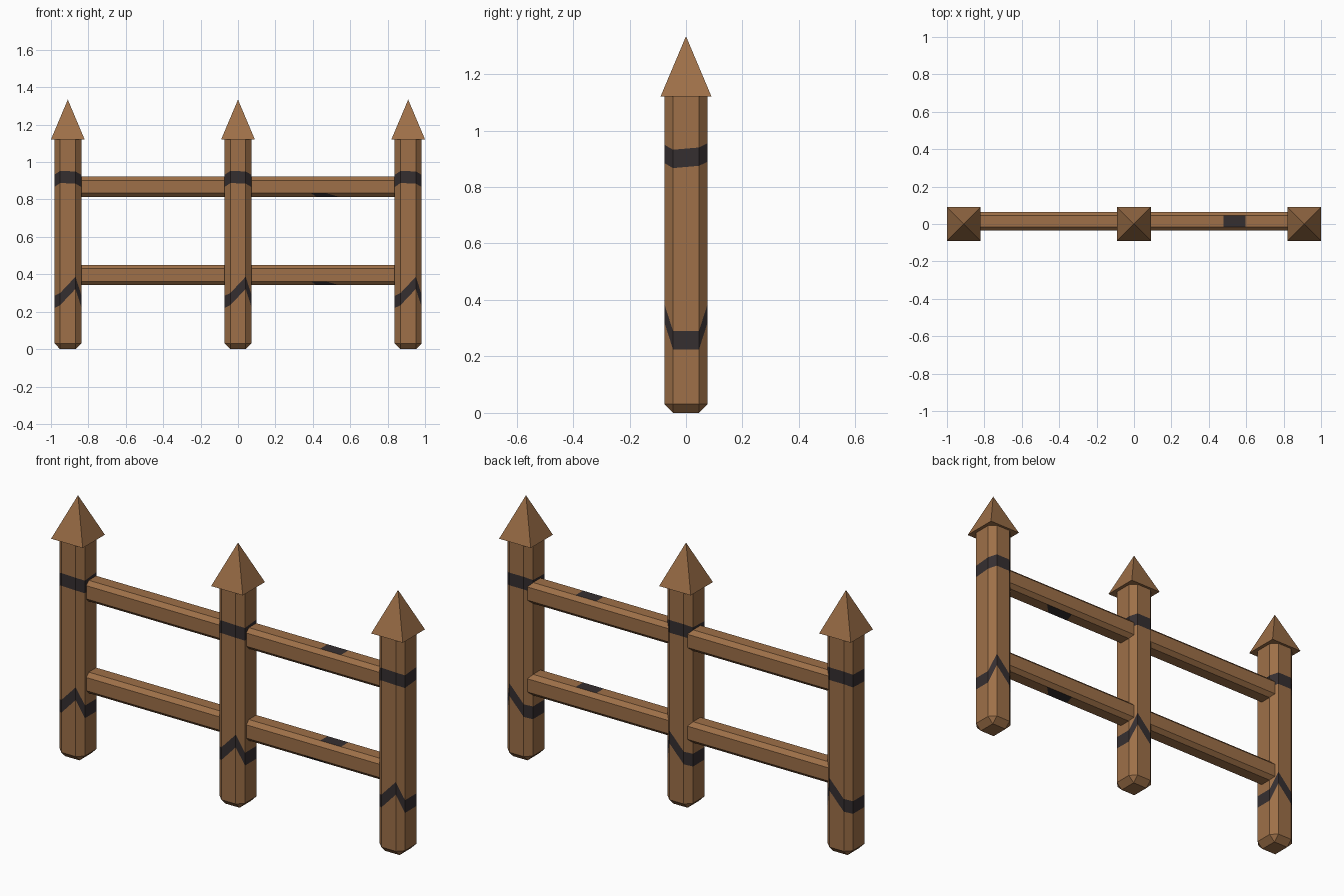
import bpy
import bmesh

if "Cube" in bpy.data.objects:
    bpy.data.objects.remove(bpy.data.objects["Cube"])


def material(name, rgb):
    m = bpy.data.materials.new(name)
    m.diffuse_color = (*rgb, 1)
    m.use_nodes = True
    m.node_tree.nodes["Principled BSDF"].inputs["Base Color"].default_value = m.diffuse_color
    return m


WOOD = material("brown wood", (0.342, 0.162, 0.065))
DARK = material("dark band", (0.036, 0.028, 0.030))


def octagon(a, b, c):
    """Chamfered rectangle with half sizes a, b and chamfer c."""
    return [(a, -b + c), (a, b - c), (a - c, b), (-a + c, b),
            (-a, b - c), (-a, -b + c), (-a + c, -b), (a - c, -b)]


def loft(name, rings, dark, location):
    """Skin rings of 8 points; dark(ring, side) picks painted faces."""
    bm = bmesh.new()
    loops = [[bm.verts.new(p) for p in ring] for ring in rings]
    for r in range(len(loops) - 1):
        lo, hi = loops[r], loops[r + 1]
        for s in range(8):
            t = (s + 1) % 8
            f = bm.faces.new((lo[s], lo[t], hi[t], hi[s]))
            f.material_index = int(dark(r, s))
    bm.faces.new(loops[0][::-1])
    bm.faces.new(loops[-1])
    bmesh.ops.remove_doubles(bm, verts=bm.verts, dist=1e-5)
    bmesh.ops.recalc_face_normals(bm, faces=bm.faces)
    finish(name, bm, location)


def finish(name, bm, location):
    me = bpy.data.meshes.new(name)
    bm.to_mesh(me)
    bm.free()
    me.materials.append(WOOD)
    me.materials.append(DARK)
    ob = bpy.data.objects.new(name, me)
    ob.location = location
    bpy.context.collection.objects.link(ob)


# Posts: chamfered shafts with two wavy dark bands cut in
HX, HY, C = 0.072, 0.077, 0.031
section = octagon(HX, HY, C)
low_band = [.225, .225, .322, .235, .22, .22, .235, .322]
high_band = [.867, .875, .89, .89, .87, .867, .888, .885]


def post_ring(heights):
    return [(x, y, z) for (x, y), z in zip(section, heights)]


foot = [((HX - C) * (1 if x > 0 else -1), (HY - C) * (1 if y > 0 else -1), 0)
        for x, y in section]
post_rings = [foot, post_ring([C] * 8)]
for band in (low_band, high_band):
    post_rings.append(post_ring(band))
    post_rings.append(post_ring([z + 0.065 for z in band]))
post_rings.append(post_ring([1.125] * 8))

for side, x in (("left", -0.91), ("middle", 0), ("right", 0.91)):
    loft(side + "_post", post_rings, lambda r, s: r in (2, 4), (x, 0, 0))

    # Pyramid cap
    bm = bmesh.new()
    w = 0.09
    base = [bm.verts.new((a * w, b * w, 0))
            for a, b in ((-1, -1), (1, -1), (1, 1), (-1, 1))]
    tip = bm.verts.new((0, 0, 0.213))
    bm.faces.new(base[::-1])
    for i in range(4):
        bm.faces.new((base[i], base[(i + 1) % 4], tip))
    finish(side + "_cap", bm, (x, 0, 1.121))

# Rails: chamfered beams with a dark patch on the top and the underside
rail = octagon(0.05, 0.054, 0.02)
patch_start = [.46, .48, .478, .478, .48, .39, .42, .44]
patch_end = [.60, .596, .596, .596, .596, .47, .54, .60]
rail_rings = [[(x, y, z) for (y, z), x in zip(rail, xs)]
              for xs in ([-0.87] * 8, patch_start, patch_end, [0.87] * 8)]
for name, z in (("lower_rail", 0.396), ("upper_rail", 0.868)):
    loft(name, rail_rings, lambda r, s: r == 1 and s in (2, 5, 6),
         (0, 0.015, z))
